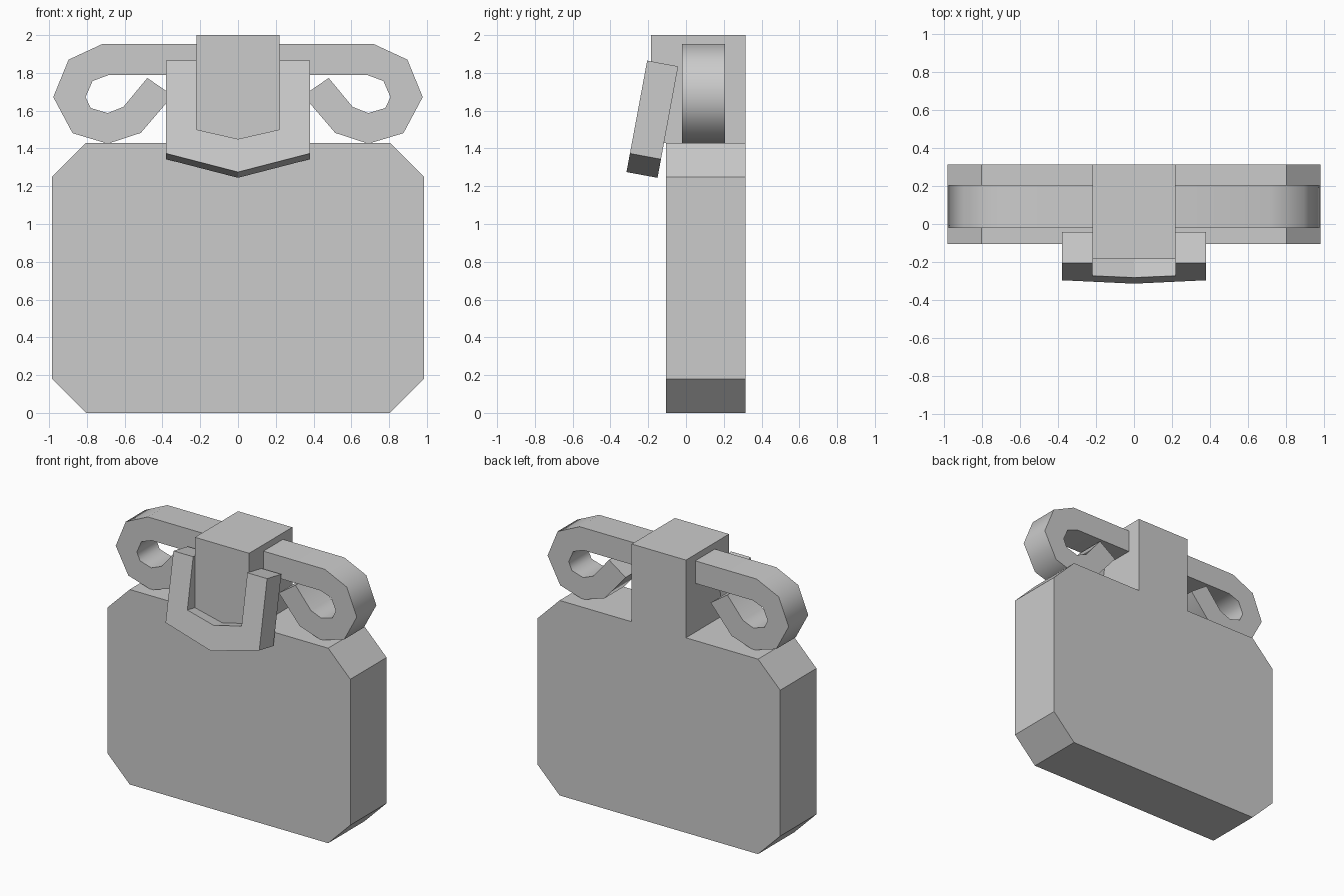
import bpy, bmesh, math

if "Cube" in bpy.data.objects:
    bpy.data.objects.remove(bpy.data.objects["Cube"])


def extrude_profile(name, pts, y0, y1):
    """Extrude an x-z outline from y0 to y1."""
    bm = bmesh.new()
    front = [bm.verts.new((x, y0, z)) for x, z in pts]
    back = [bm.verts.new((x, y1, z)) for x, z in pts]
    bm.faces.new(front)
    bm.faces.new(back[::-1])
    n = len(pts)
    for i in range(n):
        j = (i + 1) % n
        bm.faces.new((front[i], back[i], back[j], front[j]))
    bmesh.ops.recalc_face_normals(bm, faces=bm.faces)
    mesh = bpy.data.meshes.new(name)
    bm.to_mesh(mesh)
    bm.free()
    obj = bpy.data.objects.new(name, mesh)
    bpy.context.collection.objects.link(obj)
    return obj


def mirrored(right):
    """Close a right-hand outline with its mirror image."""
    return right + [(-x, z) for x, z in reversed(right) if x > 0]


# Case body with clipped corners
extrude_profile("case_body", mirrored([
    (0.805, 0), (0.985, 0.18), (0.985, 1.25), (0.805, 1.43)]), -0.105, 0.315)

# Strap block over the handle
extrude_profile("strap_block", mirrored([(0.22, 1.43), (0.22, 2.0)]), -0.185, 0.315)

# Tilted U-shaped clasp with pointed bottom
clasp = extrude_profile("clasp", mirrored([
    (0, 0), (0.38, 0.10), (0.38, 0.60), (0.22, 0.60), (0.22, 0.229)])
    [:5] + [(0, 0.178)] + [(-0.22, 0.229), (-0.22, 0.60), (-0.38, 0.60), (-0.38, 0.10)],
    0, 0.167)
clasp.rotation_euler.x = math.radians(-10.5)
clasp.location = (0, -0.315, 1.275)

# Handle bar with a curl at each end
handle = extrude_profile("curled_handle", mirrored([
    (0, 1.953), (0.718, 1.953), (0.897, 1.870), (0.978, 1.672),
    (0.876, 1.481), (0.69, 1.425), (0.515, 1.482), (0.345, 1.68),
    (0.48, 1.773), (0.607, 1.62), (0.69, 1.587), (0.78, 1.614),
    (0.807, 1.672), (0.77, 1.757), (0.686, 1.788), (0.22, 1.788)]), -0.02, 0.207)
bpy.context.view_layer.objects.active = handle
handle.select_set(True)
bpy.ops.object.shade_smooth_by_angle(angle=math.radians(65))
